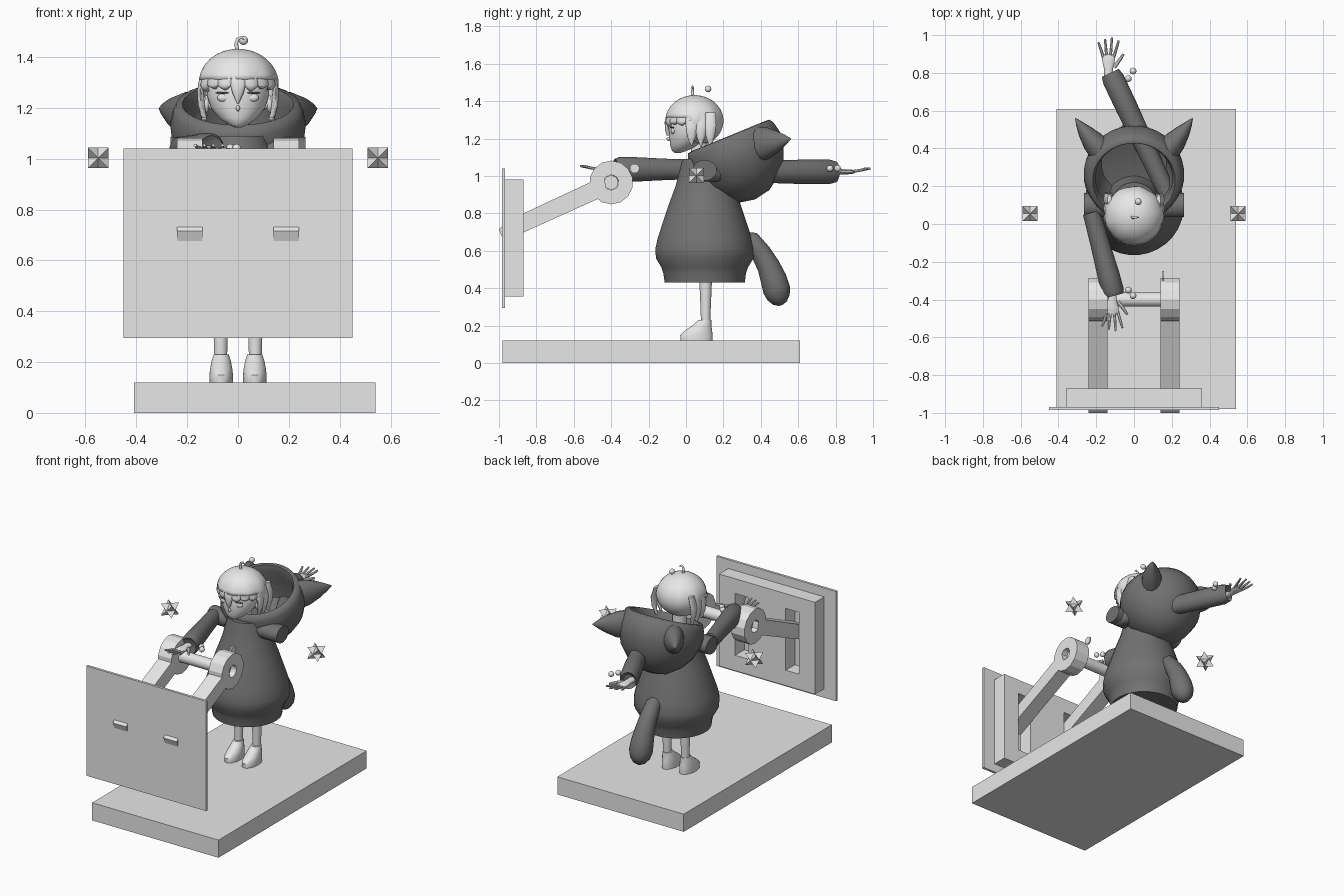
import bpy, bmesh, math
from mathutils import Vector as V

if "Cube" in bpy.data.objects:
    bpy.data.objects.remove(bpy.data.objects["Cube"])


def material(name, value):
    m = bpy.data.materials.new(name)
    m.use_nodes = True
    m.diffuse_color = (value, value, value, 1)
    m.node_tree.nodes["Principled BSDF"].inputs["Base Color"].default_value = (value, value, value, 1)
    return m


LIGHT, DARK = material("light_grey", 0.8), material("dark_grey", 0.17)


def finish(name, bm, mat, angle=40):
    bmesh.ops.recalc_face_normals(bm, faces=bm.faces)
    me = bpy.data.meshes.new(name)
    bm.to_mesh(me)
    bm.free()
    ob = bpy.data.objects.new(name, me)
    bpy.context.collection.objects.link(ob)
    me.materials.append(mat)
    if angle:
        bpy.ops.object.select_all(action='DESELECT')
        bpy.context.view_layer.objects.active = ob
        ob.select_set(True)
        bpy.ops.object.shade_smooth_by_angle(angle=math.radians(angle))
    return ob


def box(name, x, y, z, mat=LIGHT):
    bm = bmesh.new()
    bmesh.ops.create_cube(bm, size=1)
    for v in bm.verts:
        v.co = V(((r[0] + r[1]) / 2 + c * (r[1] - r[0]) for c, r in zip(v.co, (x, y, z))))
    return finish(name, bm, mat, 0)


def loft(name, rows, mat, ref=(0, 0, 1), axis=None, seg=20, cap=True, angle=40):
    """Skin elliptical rings (x, y, z, half width, half height) along a path."""
    bm, rings = bmesh.new(), []
    pts = [V(r[:3]) for r in rows]
    for i, r in enumerate(rows):
        t = V(axis) if axis else pts[min(i + 1, len(pts) - 1)] - pts[max(i - 1, 0)]
        t.normalize()
        side = V(ref).cross(t).normalized()
        up = t.cross(side)
        turn = [math.tau * (k + 0.5) / seg for k in range(seg)]
        rings.append([bm.verts.new(pts[i] + side * r[3] * math.cos(a) + up * r[4] * math.sin(a)) for a in turn])
    for p, q in zip(rings, rings[1:]):
        for k in range(seg):
            n = (k + 1) % seg
            bm.faces.new((p[k], p[n], q[n], q[k]))
    if cap:
        bm.faces.new(rings[0])
        bm.faces.new(rings[-1])
    else:
        bmesh.ops.remove_doubles(bm, verts=bm.verts, dist=1e-5)
    return finish(name, bm, mat, angle)


def upright(name, rows, mat, **kw):
    return loft(name, rows, mat, ref=(0, 1, 0), axis=(0, 0, 1), **kw)


def ball(name, c, r, mat, seg=20):
    bm = bmesh.new()
    bmesh.ops.create_uvsphere(bm, u_segments=seg, v_segments=seg // 2, radius=1)
    for v in bm.verts:
        v.co = V((c[i] + v.co[i] * r[i] for i in range(3)))
    return finish(name, bm, mat, 60)


# Floor slab, shield plate and its slotted backing
box("base_slab", (-.41, .54), (-.98, .61), (0, .12))
box("shield_plate", (-.45, .45), (-.985, -.968), (.295, 1.04))
BACK = (-.97, -.87)
for i, x in enumerate([(-.36, -.24), (-.14, .14), (.24, .36)]):
    box(f"backing_column_{i}", x, BACK, (.355, .98))
for s in (-1, 1):
    slot = tuple(sorted((s * .14, s * .24)))
    box("backing_foot", slot, BACK, (.355, .46))
    box("backing_head", slot, BACK, (.88, .98))
    # Sloping strut and pierced end disc
    bm = bmesh.new()
    side = [(-1, .715), (-.96, .757), (-.44, 1.0), (-.42, .9), (-.975, .65)]
    f = bm.faces.new([bm.verts.new((slot[0], y, z)) for y, z in side])
    ext = bmesh.ops.extrude_face_region(bm, geom=[f])["geom"]
    bmesh.ops.translate(bm, verts=[v for v in ext if isinstance(v, bmesh.types.BMVert)], vec=(.1, 0, 0))
    finish("strut", bm, LIGHT, 0)
    ring = [(.14, .04), (.14, .117), (.24, .117), (.24, .04), (.14, .04)]
    loft("pivot_disc", [(s * x, -.4, .965, r, r) for x, r in ring], LIGHT, axis=(1, 0, 0), seg=14, cap=False, angle=20)
loft("grip_bar", [(x, -.4, .965, .038, .038) for x in (-.2, .2)], LIGHT)
loft("disc_knob", [(x, -.275, 1.04, .026, .026) for x in (.15, .16)], LIGHT, seg=12)

# Floating spiked stars: two crossed tetrahedra
for s in (-1, 1):
    bm = bmesh.new()
    for flip in (-1, 1):
        tips = [(1, 1, 1), (1, -1, -1), (-1, 1, -1), (-1, -1, 1)]
        vs = [bm.verts.new(V((s * .55, .055, 1.003)) + V(t) * .04 * flip) for t in tips]
        for skip in range(4):
            bm.faces.new([v for i, v in enumerate(vs) if i != skip])
    finish("spiked_star", bm, LIGHT, 0)

# Legs and shoes
for s in (-1, 1):
    x = s * .068
    upright("leg", [(x, .105, z, r, r) for z, r in ((.18, .024), (.3, .028), (.48, .036))], LIGHT)
    shoe = [(.12, .056, .046, .086), (.15, .056, .047, .088), (.175, .068, .044, .072),
            (.205, .088, .038, .048), (.23, .1, .03, .036)]
    upright("shoe", [(s * .066, y, z, a, b) for z, y, a, b in shoe], LIGHT)

# Hooded gown, tail and neck
gown = [(.43, .19), (.43, .215), (.48, .222), (.51, .232), (.56, .262), (.61, .265), (.67, .252),
        (.76, .222), (.85, .192), (.95, .155), (1.03, .135), (1.09, .12)]
upright("gown", [(0, .1, z, r, r) for z, r in gown], DARK, seg=32, angle=50)
tail = [(.29, .67, .035), (.35, .655, .05), (.4, .59, .055), (.44, .52, .062), (.468, .45, .071),
        (.485, .39, .074), (.495, .35, .062), (.502, .32, .038), (.505, .307, .01)]
loft("tail", [(0, y, z, r, r) for y, z, r in tail], DARK, ref=(1, 0, 0), angle=60)
upright("neck", [(0, .07, z, .045, .045) for z in (1.02, 1.2)], LIGHT)

# Lowered hood: a thick bowl opening up and forward
down = V((0, .38, -.925)).normalized()
bowl = [(0, .25), (.17, .22), (.205, .1), (.2, .02), (.215, -.015), (.238, -.012), (.252, .02), (.262, .07),
        (.255, .13), (.225, .21), (.17, .28), (.09, .335), (0, .352)]
rows = [(*(V((0, .235, 1.2)) + down * t), r * 1.02, r) for r, t in bowl]
loft("hood", rows, DARK, ref=(0, 1, 0), axis=down, seg=32, cap=False, angle=60)
for s in (-1, 1):
    ear = [(.17, .38, .095), (.215, .435, .085), (.26, .49, .055), (.29, .53, .027), (.31, .56, .003)]
    loft("hood_ear", [(s * x, y, 1.13 + x * .22, r * .72, r) for x, y, r in ear], DARK, seg=14, angle=60)
    loft("shoulder", [(s * x, .1, 1.03, .065, .055) for x in (.06, .2, .265)], DARK)


# Arms reaching front and back, each with a spread hand
def arm(name, start, cuff, z):
    a, b = V((*start, z)), V((*cuff, z))
    steps = [(0, .052), (.4, .058), (.75, .066), (.95, .066), (1, .056), (.97, .035)]
    loft(name + "_sleeve", [(*a.lerp(b, t), r * .9, r) for t, r in steps], DARK, axis=b - a)
    d = 1 if cuff[1] > 0 else -1
    x, y = cuff
    palm = [(-.05, .024, .018), (.02, .024, .016), (.06, .034, .014), (.09, .036, .012), (.1, .025, .008)]
    loft(name + "_palm", [(x - .01, y + d * t, z, w, h) for t, w, h in palm], LIGHT, seg=12)
    for k in range(4):
        f = k - 1.5
        reach = .19 - abs(f - .3) * .016
        path = [(.018, .08, 0, .009), (.028, .13, .008, .008), (.036, reach, .018, .006)]
        loft(name + "_finger", [(x - .01 + f * w, y + d * t, z + h, r, r) for w, t, h, r in path], LIGHT, seg=8)
    path = [(.02, .03, .012), (.05, .07, .01), (.07, .1, .007)]
    loft(name + "_thumb", [(x + w, y + d * t, z, r, r) for w, t, r in path], LIGHT, seg=8)


arm("right", (-.225, .06), (-.105, -.38), 1.035)
arm("left", (.21, .09), (-.125, .8), 1.022)
for i, (x, y) in enumerate([(-.03, .77), (-.005, .81), (-.03, -.35), (-.005, -.38)]):
    ball(f"hand_bead_{i}", (x, y, 1.04), (.018,) * 3, LIGHT, 12)

# Face with pointed chin, nose, ears and eyes
face = [(1.122, -.045, .012, .014), (1.135, -.035, .04, .04), (1.16, -.01, .075, .075), (1.2, .015, .107, .103),
        (1.25, .03, .123, .121), (1.31, .04, .125, .12), (1.38, .045, .085, .085)]
upright("face", [(0, y, z, a, b) for z, y, a, b in face], LIGHT, seg=28, angle=60)
ball("nose", (0, -.09, 1.198), (.008, .014, .012), LIGHT, 10)
ball("mouth", (0, -.078, 1.165), (.02, .006, .004), LIGHT, 10)
for s in (-1, 1):
    ball("eye", (s * .055, -.069, 1.24), (.027, .012, .017), LIGHT, 16)
    ball("brow_line", (s * .055, -.074, 1.259), (.034, .012, .004), DARK, 12)
    ball("ear", (s * .125, .04, 1.215), (.014, .022, .034), LIGHT, 12)

# Hair: open cap, fringe locks and side locks
bm = bmesh.new()
bmesh.ops.create_uvsphere(bm, u_segments=36, v_segments=24, radius=1)
for v in bm.verts:
    wave = 1 + .02 * math.cos(9 * math.atan2(v.co.y, v.co.x)) * (1 - abs(v.co.z))
    v.co = V((v.co.x * .157 * wave, .045 + v.co.y * .155 * wave, 1.295 + v.co.z * .137))
gap = [f for f in bm.faces if f.calc_center_median().z < (1.32 if f.calc_center_median().y < .02 else 1.18)]
bmesh.ops.delete(bm, geom=gap, context='FACES')
hair = finish("hair_cap", bm, LIGHT, 60)
hair.modifiers.new("thickness", 'SOLIDIFY').thickness = .012
for k in range(9):
    a = (k - 4) * .36
    tip = (1.2, 1.27, 1.275, 1.265, 1.215)[abs(4 - k) if k < 4 else 8 - k if k > 4 else 4]
    lock = [(1.39, .09, .03), (1.34, .135, .036), (1.29, .148, .032), ((tip + 1.29) / 2, .147, .021), (tip, .138, .002)]
    if abs(k - 4) == 4:
        lock[-1] = (1.17, .138, .002)
    rows = [(math.sin(a) * r, .045 - math.cos(a) * r, z, w, .011) for z, r, w in lock]
    loft("fringe_lock", rows, LIGHT, ref=(-math.sin(a), math.cos(a), 0), axis=(0, 0, 1), seg=10, angle=60)
for s in (-1, 1):
    for y, end in ((.03, 1.16), (.08, 1.155), (.13, 1.15)):
        rows = [(s * x, y, z, .011, w) for x, z, w in ((.13, 1.34, .028), (.15, 1.27, .032), (.147, 1.21, .024), (.132, end, .003))]
        upright("side_lock", rows, LIGHT, seg=10, angle=60)
curl = [(0, 1.42, .008), (-.008, 1.45, .008), (-.002, 1.47, .007), (.012, 1.477, .006), (.025, 1.468, .002)]
loft("hair_curl", [(x, .035, z, r, r) for x, z, r in curl], LIGHT, ref=(0, 1, 0), seg=8, angle=60)
ball("floating_bead", (.022, .118, 1.465), (.018,) * 3, LIGHT, 12)
